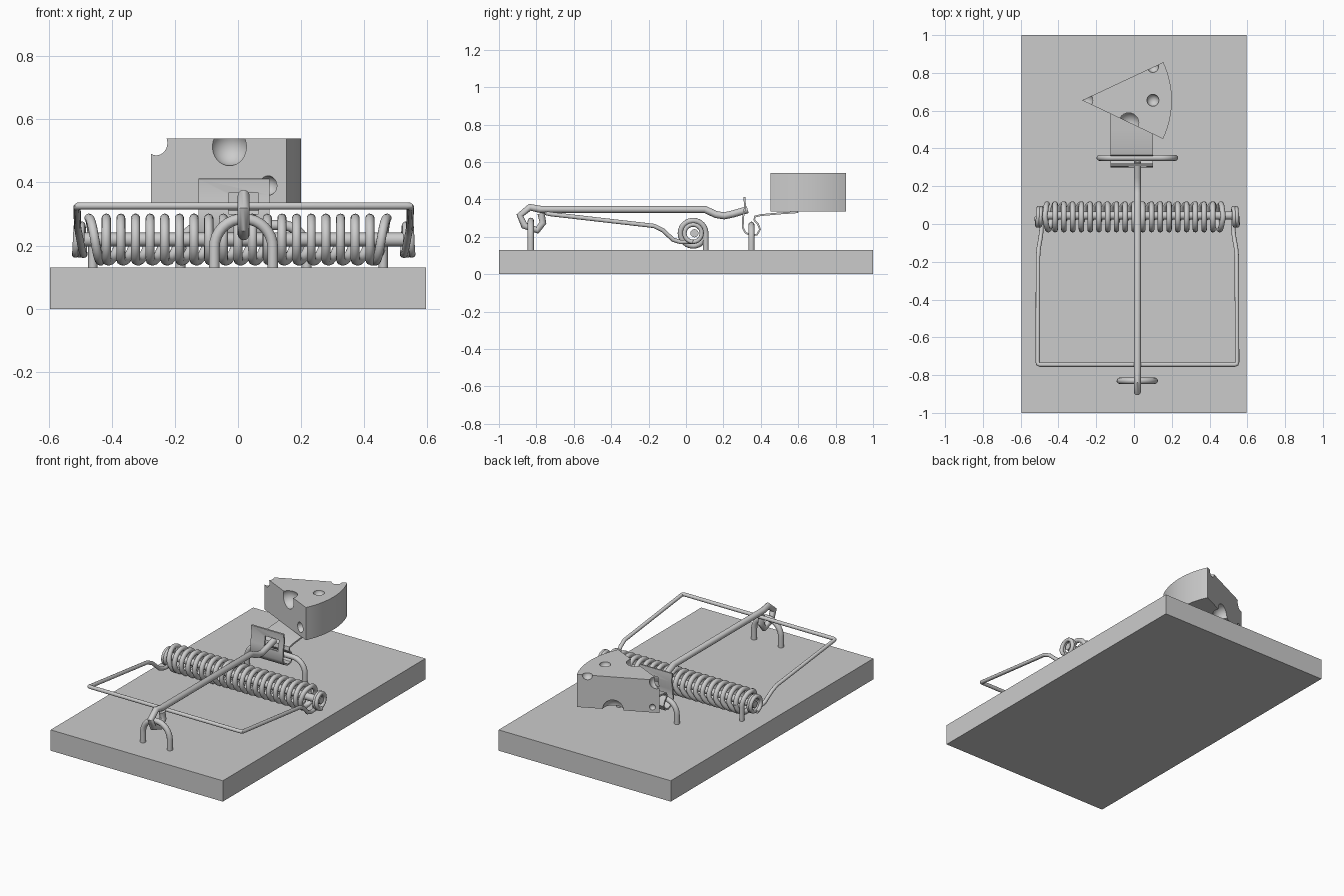
import bpy, bmesh
from math import sin, cos, pi, radians, atan2, hypot
from mathutils import Matrix

if "Cube" in bpy.data.objects:
    bpy.data.objects.remove(bpy.data.objects["Cube"])


def select(obj):
    bpy.ops.object.select_all(action='DESELECT')
    obj.select_set(True)
    bpy.context.view_layer.objects.active = obj


def wire(name, points, radius):
    """Round wire through a list of points, as a smooth mesh."""
    cu = bpy.data.curves.new(name, 'CURVE')
    cu.dimensions = '3D'
    cu.bevel_depth = radius
    cu.bevel_resolution = 4
    cu.use_fill_caps = True
    sp = cu.splines.new('POLY')
    sp.points.add(len(points) - 1)
    for p, co in zip(sp.points, points):
        p.co = (*co, 1)
    obj = bpy.data.objects.new(name, cu)
    bpy.context.collection.objects.link(obj)
    select(obj)
    bpy.ops.object.convert(target='MESH')
    obj = bpy.context.object
    bpy.ops.object.shade_smooth_by_angle(angle=radians(40))
    return obj


def prism(name, profile, to3d, offset):
    """Closed 2D profile extruded along an offset vector."""
    bm = bmesh.new()
    face = bm.faces.new([bm.verts.new(to3d(*p)) for p in profile])
    ext = bmesh.ops.extrude_face_region(bm, geom=[face])
    bmesh.ops.translate(bm, vec=offset,
                        verts=[g for g in ext['geom'] if isinstance(g, bmesh.types.BMVert)])
    bmesh.ops.recalc_face_normals(bm, faces=bm.faces)
    me = bpy.data.meshes.new(name)
    bm.to_mesh(me)
    bm.free()
    obj = bpy.data.objects.new(name, me)
    bpy.context.collection.objects.link(obj)
    return obj


def box(name, lo, hi):
    return prism(name, [(lo[0], lo[1]), (hi[0], lo[1]), (hi[0], hi[1]), (lo[0], hi[1])],
                 lambda x, y: (x, y, lo[2]), (0, 0, hi[2] - lo[2]))


def subtract(obj, cutter):
    mod = obj.modifiers.new('cut', 'BOOLEAN')
    mod.operation = 'DIFFERENCE'
    mod.solver = 'EXACT'
    mod.object = cutter
    select(obj)
    bpy.ops.object.modifier_apply(modifier=mod.name)
    bpy.data.objects.remove(cutter)


def staple(name, cx, y, half, top, r, radius):
    """Upside-down U with rounded corners of radius r."""
    pts = [(cx - half, y, 0.1)]
    for side, start in ((-1, pi), (1, pi / 2)):
        for i in range(9):
            a = start - i * pi / 16
            pts.append((cx + side * (half - r) + r * cos(a), y, top - r + r * sin(a)))
    pts.append((cx + half, y, 0.1))
    return wire(name, pts, radius)


# Wooden base
box('base', (-0.595, -1, 0), (0.595, 1, 0.13))

# Staples that hold the bar and the pedal
staple('front_staple', 0.0175, -0.83, 0.0925, 0.285, 0.0915, 0.017)
staple('pedal_staple', 0.0175, 0.35, 0.2, 0.265, 0.08, 0.016)

# Spring: upright rings that step sideways at the lower back
CY, CZ, R, PITCH = 0.038, 0.219, 0.068, 0.0464
def ring(x, a, r=R):
    return (x, CY + r * cos(a), CZ + r * sin(a))
pts = []
for k in range(-9, 10):
    for i in range(24):
        t = i / 24
        pts.append(ring((k + max(0, t - 0.7) / 0.3) * PITCH, 2 * pi * t))
wire('spring_coil', pts, 0.0145)

# Spring ends: leg into the base, then one slanted turn
for s, side in ((-1, 'left'), (1, 'right')):
    pts = [(s * 0.46, CY + R, 0.1)]
    for i in range(25):
        t = i / 24
        x = 0.46 + 0.012 * min(1, t * 4) - 0.055 * max(0, t - 0.25) / 0.75
        pts.append(ring(s * x, 2 * pi * t))
    wire('spring_end_' + side, pts, 0.0145)

# Rod through the spring
wire('spring_rod', [(-0.51, 0.045, CZ), (0.545, 0.045, CZ)], 0.022)

# Snap bar: square wire frame with a loop round the rod at both ends
MX = 0.018
half = []
for i in range(49):
    a = -pi / 2 - 4 * pi + i * 4 * pi / 48
    half.append((0.533 - 0.027 * i / 48 if i < 48 else 0.506, *ring(0, -a - pi, 0.046)[1:]))
half += [(0.508, -0.03, 0.172), (0.512, -0.07, 0.185), (0.522, -0.125, 0.236),
         (0.526, -0.17, 0.258), (0.528, -0.73, 0.322), (0.526, -0.741, 0.325),
         (0.515, -0.745, 0.326)]
left = [(MX - x, y, z) for x, y, z in half]
right = [(MX + x, y, z) for x, y, z in reversed(half)]
wire('snap_bar', left + right, 0.0115)

# Holding bar, hooked round the front staple
side_path = [(-0.775, 0.325), (-0.765, 0.275), (-0.795, 0.235), (-0.865, 0.26),
             (-0.888, 0.315), (-0.835, 0.358), (-0.78, 0.347), (0.1, 0.347),
             (0.16, 0.319), (0.205, 0.312), (0.25, 0.322), (0.33, 0.345)]
wire('holding_bar', [(MX, y, z) for y, z in side_path], 0.019)

# Bait pedal: bent sheet with a catch hole
mid = [(0.312, 0.412), (0.316, 0.36), (0.306, 0.31), (0.303, 0.25), (0.318, 0.222),
       (0.35, 0.207), (0.38, 0.212), (0.396, 0.24), (0.385, 0.268), (0.365, 0.29),
       (0.368, 0.308), (0.40, 0.316), (0.50, 0.325), (0.6, 0.332)]
outer, inner = [], []
for i, (y, z) in enumerate(mid):
    y0, z0 = mid[max(i - 1, 0)]
    y1, z1 = mid[min(i + 1, len(mid) - 1)]
    d = hypot(y1 - y0, z1 - z0)
    ny, nz = -(z1 - z0) / d * 0.005, (y1 - y0) / d * 0.005
    outer.append((y + ny, z + nz))
    inner.append((y - ny, z - nz))
pedal = prism('bait_pedal', outer + inner[::-1], lambda y, z: (-0.125, y, z), (0.225, 0, 0))
subtract(pedal, box('hole_cutter', (-0.03, 0.28, 0.3), (0.065, 0.335, 0.367)))
select(pedal)
bpy.ops.object.shade_smooth_by_angle(angle=radians(40))

# Cheese wedge: tip plus a curved rind
tip = (-0.275, 0.655)
a0, a1 = atan2(-0.205, 0.43), atan2(0.2, 0.427)
wedge = [tip] + [(tip[0] + 0.475 * cos(a0 + (a1 - a0) * i / 16),
                  tip[1] + 0.475 * sin(a0 + (a1 - a0) * i / 16)) for i in range(17)]
cheese = prism('cheese', wedge, lambda x, y: (x, y, 0.336), (0, 0, 0.204))

# Cheese holes
holes = [(0.10, 0.655, 0.54, 0.032), (-0.255, 0.655, 0.525, 0.04),
         (-0.028, 0.535, 0.513, 0.06), (0.095, 0.478, 0.39, 0.031),
         (0.10, 0.832, 0.54, 0.03), (-0.035, 0.77, 0.336, 0.06),
         (-0.24, 0.675, 0.37, 0.018)]
bm = bmesh.new()
for x, y, z, r in holes:
    bmesh.ops.create_uvsphere(bm, u_segments=24, v_segments=15, radius=r,
                              matrix=Matrix.Translation((x, y, z)))
me = bpy.data.meshes.new('cheese_cutter')
bm.to_mesh(me)
bm.free()
cutter = bpy.data.objects.new('cheese_cutter', me)
bpy.context.collection.objects.link(cutter)
subtract(cheese, cutter)
select(cheese)
bpy.ops.object.shade_smooth_by_angle(angle=radians(30))
